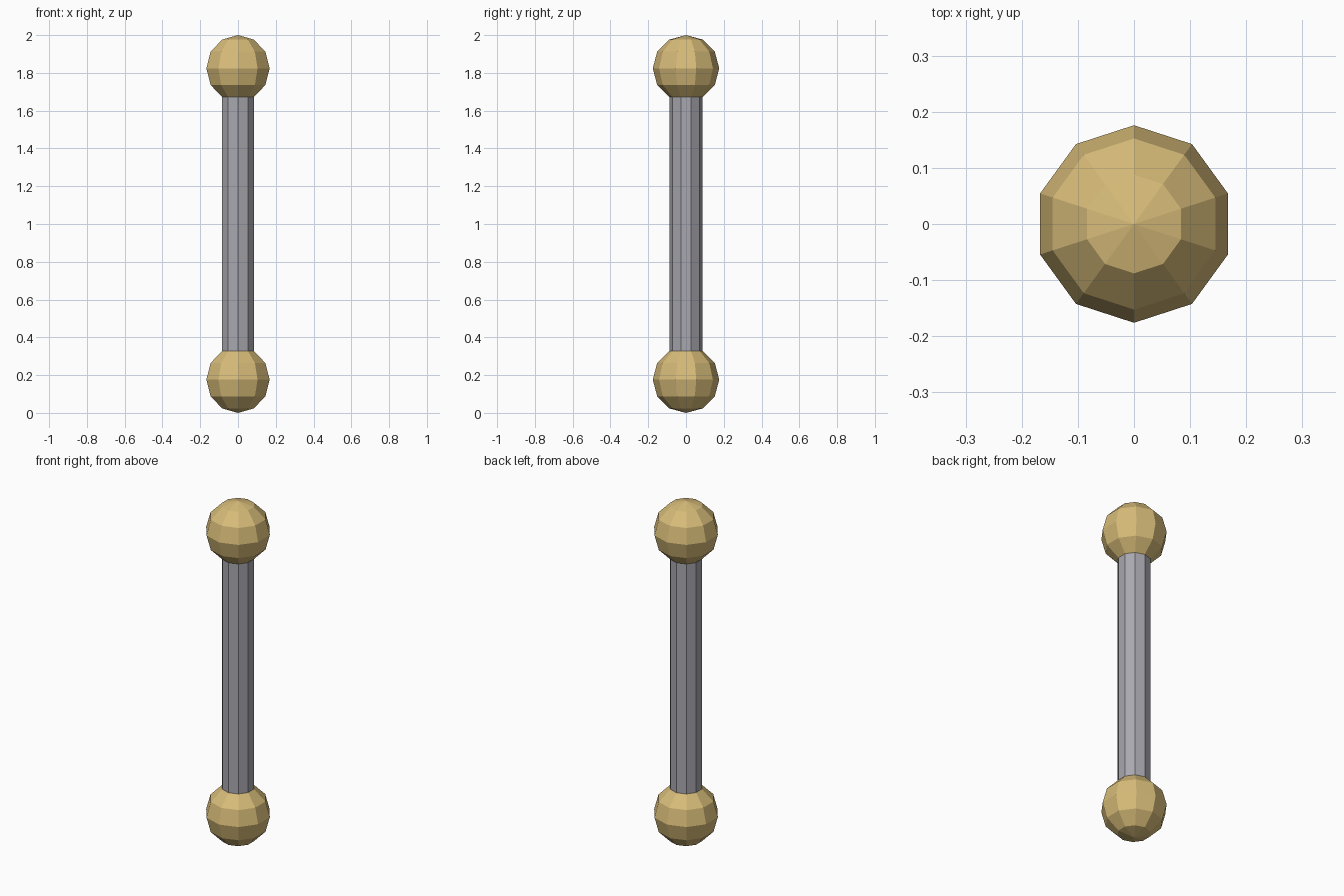
import bpy, bmesh
from math import sin, cos, pi, radians

SIDES = 10
RADIUS = 0.176           # ball radius
HEIGHT = 2.0
NECK = radians(60)       # latitude where the rod meets each ball

if "Cube" in bpy.data.objects:
    bpy.data.objects.remove(bpy.data.objects["Cube"], do_unlink=True)


def make_material(name, rgb):
    mat = bpy.data.materials.new(name)
    mat.use_nodes = True
    color = (*rgb, 1.0)
    mat.diffuse_color = color
    mat.node_tree.nodes["Principled BSDF"].inputs["Base Color"].default_value = color
    return mat


def lathe(name, profile, mat):
    """Spin (radius, z) points around z into a flat faceted solid with a corner on +y."""
    bm = bmesh.new()
    rings = []
    for r, z in profile:
        if r < 1e-5:
            rings.append([bm.verts.new((0, 0, z))] * SIDES)
        else:
            angles = [pi / 2 + 2 * pi * i / SIDES for i in range(SIDES)]
            rings.append([bm.verts.new((r * cos(a), r * sin(a), z)) for a in angles])
    for low, high in zip(rings, rings[1:]):
        for i in range(SIDES):
            j = (i + 1) % SIDES
            corners = dict.fromkeys((low[i], low[j], high[j], high[i]))
            bm.faces.new(list(corners))
    bmesh.ops.recalc_face_normals(bm, faces=bm.faces)
    mesh = bpy.data.meshes.new(name)
    bm.to_mesh(mesh)
    bm.free()
    mesh.materials.append(mat)
    obj = bpy.data.objects.new(name, mesh)
    bpy.context.collection.objects.link(obj)
    return obj


brass = make_material("brass", (0.68, 0.50, 0.19))
steel = make_material("steel", (0.39, 0.39, 0.43))

# Ball at each end
latitudes = [radians(a) for a in range(-90, 91, 30)]
for name, centre in (("bottom_ball", RADIUS), ("top_ball", HEIGHT - RADIUS)):
    lathe(name, [(RADIUS * cos(a), centre + RADIUS * sin(a)) for a in latitudes], brass)

# Rod joining the balls, flush with their neck rings
rod_radius = RADIUS * cos(NECK)
rod_bottom = RADIUS + RADIUS * sin(NECK)
lathe("rod", [(rod_radius, rod_bottom), (rod_radius, HEIGHT - rod_bottom)], steel)
